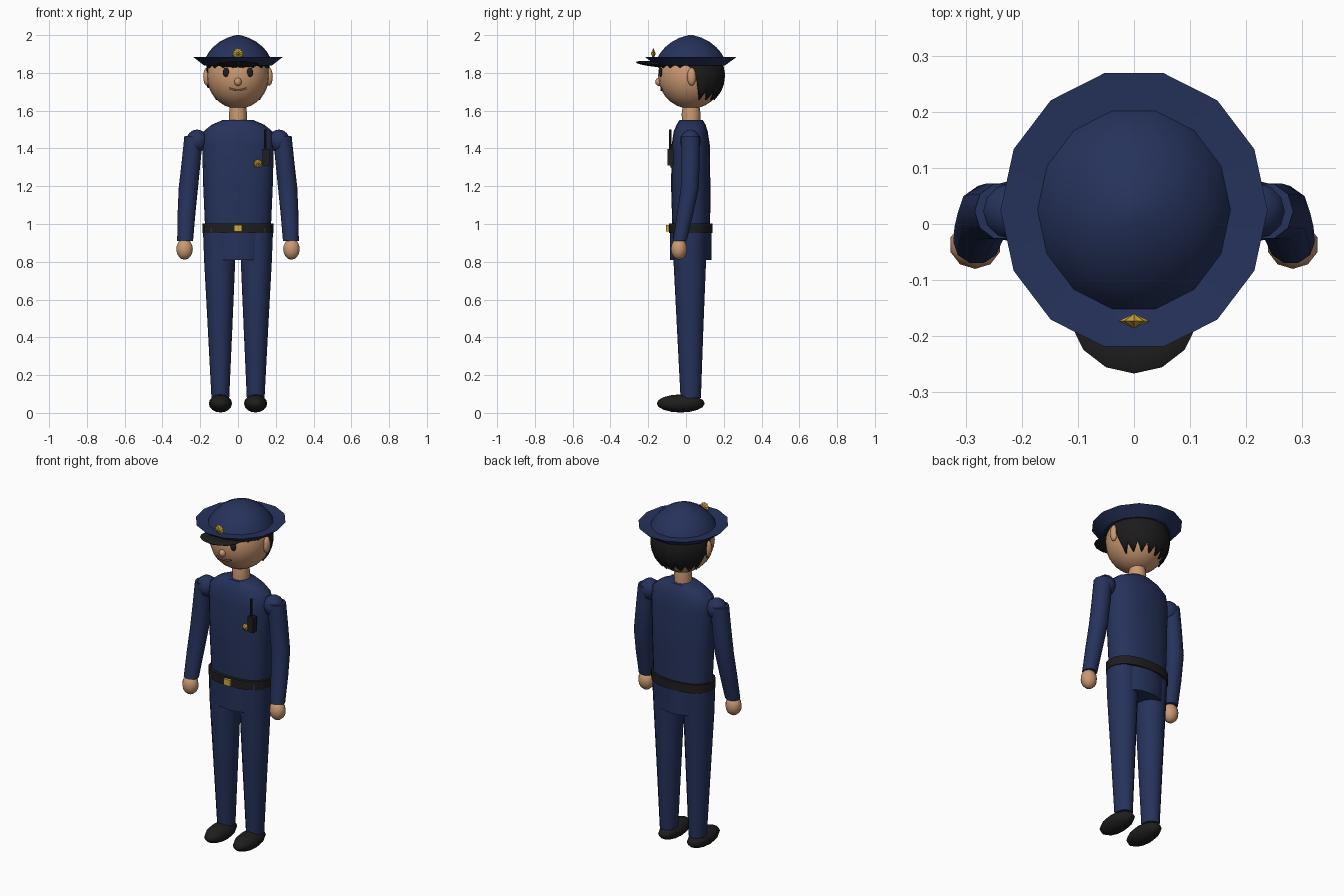
import bpy, bmesh, math
from mathutils import Matrix, Vector

if "Cube" in bpy.data.objects:
    bpy.data.objects.remove(bpy.data.objects["Cube"])

def mat(name, rgb):
    m = bpy.data.materials.new(name)
    m.diffuse_color = (*rgb, 1)
    m.use_nodes = True
    m.node_tree.nodes["Principled BSDF"].inputs["Base Color"].default_value = m.diffuse_color
    return m

NAVY = mat("navy cloth", (0.019, 0.032, 0.105))
SKIN = mat("skin", (0.60, 0.32, 0.17))
BLACK = mat("black leather", (0.013, 0.013, 0.013))
HAIR = mat("black hair", (0.011, 0.011, 0.012))
GOLD = mat("gold", (0.62, 0.40, 0.045))
LIP = mat("lip brown", (0.20, 0.08, 0.04))

def finish(name, bm, m, angle=40):
    bmesh.ops.recalc_face_normals(bm, faces=bm.faces)
    me = bpy.data.meshes.new(name)
    bm.to_mesh(me)
    bm.free()
    me.materials.append(m)
    me.shade_smooth()
    me.set_sharp_from_angle(angle=math.radians(angle))
    ob = bpy.data.objects.new(name, me)
    bpy.context.collection.objects.link(ob)
    return ob

def loft(name, rings, m, n=12, power=2.0, angle=40):
    """Stack of (cx, cy, z, rx, ry) super-ellipse rings, capped at both ends."""
    bm = bmesh.new()
    loops = []
    for cx, cy, z, rx, ry in rings:
        loop = []
        for i in range(n):
            c, s = math.cos(math.tau * i / n), math.sin(math.tau * i / n)
            x = math.copysign(abs(c) ** (2 / power), c) * rx
            y = math.copysign(abs(s) ** (2 / power), s) * ry
            loop.append(bm.verts.new((cx + x, cy + y, z)))
        loops.append(loop)
    for a, b in zip(loops, loops[1:]):
        for i in range(n):
            j = (i + 1) % n
            bm.faces.new((a[i], a[j], b[j], b[i]))
    bm.faces.new(loops[0][::-1])
    bm.faces.new(loops[-1])
    return finish(name, bm, m, angle)

def ellipsoid(name, c, r, m, seg=12, rings=8, tilt=0):
    bm = bmesh.new()
    bmesh.ops.create_uvsphere(bm, u_segments=seg, v_segments=rings, radius=1)
    bm.transform(Matrix.Translation(c) @ Matrix.Rotation(tilt, 4, 'X') @ Matrix.Diagonal((*r, 1)))
    return finish(name, bm, m, 60)

def box(name, c, size, m):
    bm = bmesh.new()
    bmesh.ops.create_cube(bm, size=1)
    bm.transform(Matrix.Translation(c) @ Matrix.Diagonal((*size, 1)))
    return finish(name, bm, m)

def badge(name, c, r, depth, points=10):
    """Pointed star disc with a raised centre, facing -y."""
    bm = bmesh.new()
    c = Vector(c)
    tips = [bm.verts.new(c + Vector((math.cos(a) * q, 0, math.sin(a) * q)))
            for i in range(points * 2)
            for a, q in [(math.pi * i / points, r if i % 2 else r * 0.82)]]
    front = bm.verts.new(c - Vector((0, depth / 2, 0)))
    back = bm.verts.new(c + Vector((0, depth / 2, 0)))
    for i, v in enumerate(tips):
        w = tips[(i + 1) % len(tips)]
        bm.faces.new((v, w, front))
        bm.faces.new((w, v, back))
    return finish(name, bm, GOLD, 20)

# head ellipsoid, shared by the face and the hair
HC, HR = Vector((0, 0.025, 1.785)), (0.165, 0.173, 0.175)

def face_y(x, z):
    return HC.y - HR[1] * math.sqrt(max(0, 1 - (x / HR[0]) ** 2 - ((z - HC.z) / HR[2]) ** 2))

def face_line(name, pts, r, m):
    """Thin tube drawn on the face through (x, z) points."""
    cu = bpy.data.curves.new(name, 'CURVE')
    cu.dimensions = '3D'
    cu.bevel_depth, cu.bevel_resolution, cu.use_fill_caps = r, 1, True
    sp = cu.splines.new('POLY')
    sp.points.add(len(pts) - 1)
    for p, (x, z) in zip(sp.points, pts):
        p.co = (x, face_y(x, z), z, 1)
    cu.materials.append(m)
    ob = bpy.data.objects.new(name, cu)
    bpy.context.collection.objects.link(ob)

# limbs, mirrored left and right
for s, side in ((-1, "right"), (1, "left")):
    ellipsoid(side + "_shoe", (s * 0.093, -0.028, 0.05), (0.061, 0.127, 0.048), BLACK, 12, 8)
    loft(side + "_leg", [(s * 0.0935, 0.025, 0.08, 0.047, 0.054),
                         (s * 0.095, 0.022, 0.45, 0.065, 0.07),
                         (s * 0.097, 0.02, 0.8, 0.082, 0.086),
                         (s * 0.1, 0.022, 0.98, 0.086, 0.092)], NAVY)
    loft(side + "_arm", [(s * 0.28, -0.033, 0.91, 0.042, 0.038),
                         (s * 0.273, -0.005, 1.05, 0.047, 0.045),
                         (s * 0.263, 0.02, 1.19, 0.051, 0.05),
                         (s * 0.247, 0.023, 1.34, 0.05, 0.052),
                         (s * 0.235, 0.023, 1.465, 0.049, 0.051)], NAVY, 10)
    ellipsoid(side + "_shoulder", (s * 0.217, 0.023, 1.44), (0.057, 0.055, 0.06), NAVY)
    ellipsoid(side + "_hand", (s * 0.283, -0.037, 0.867), (0.046, 0.043, 0.056), SKIN, 10, 8)
    ellipsoid(side + "_ear", (s * 0.165, 0.03, 1.78), (0.02, 0.024, 0.048), SKIN, 10, 8)
    ellipsoid(side + "_eye", (s * 0.063, face_y(0.063, 1.803), 1.803), (0.017, 0.009, 0.024), BLACK, 12, 8)
    face_line(side + "_eyebrow", [(s * 0.04, 1.838), (s * 0.065, 1.846), (s * 0.092, 1.838)], 0.006, HAIR)

# trunk
loft("pelvis", [(0, 0.025, 0.81, 0.15, 0.111), (0, 0.025, 0.97, 0.17, 0.111)], NAVY, 20)
loft("torso", [(0, 0.028, 0.97, 0.174, 0.1), (0, 0.025, 1.2, 0.184, 0.104),
               (0, 0.025, 1.42, 0.19, 0.101), (0, 0.025, 1.49, 0.183, 0.09),
               (0, 0.027, 1.525, 0.14, 0.077), (0, 0.027, 1.55, 0.082, 0.062)], NAVY, 20, 2.3)
loft("belt", [(0, 0.025, 0.952, 0.187, 0.116), (0, 0.025, 1.002, 0.187, 0.116)], BLACK, 20, 2.3)
box("buckle", (0, -0.094, 0.978), (0.042, 0.022, 0.036), GOLD)
badge("chest_badge", (0.105, -0.078, 1.32), 0.024, 0.03)
box("radio", (0.149, -0.082, 1.354), (0.038, 0.034, 0.088), BLACK)
loft("radio_antenna", [(0.145, -0.083, z, 0.007, 0.007) for z in (1.39, 1.5)], BLACK, 8)

# head
loft("neck", [(0, 0.027, 1.53, 0.046, 0.048), (0, 0.027, 1.585, 0.048, 0.05),
              (0, 0.027, 1.64, 0.04, 0.042)], SKIN)
ellipsoid("head", HC, HR, SKIN, 20, 14)
ellipsoid("nose", (0, -0.143, 1.753), (0.019, 0.02, 0.022), SKIN)
face_line("mouth", [(x * 0.009, 1.708 + 0.0004 * x * x) for x in range(-5, 6)], 0.0055, LIP)

# hair: shell over the head whose lower edge zigzags
bm = bmesh.new()
N, ROWS = 36, 6
grid = []
for i in range(N):
    a = math.tau * i / N                      # 0 faces front
    back = -math.cos(a)
    tip = i % 2
    if back < 0.0:
        low = 1.828 if tip else 1.848         # fringe
    elif back < 0.3:
        low = 1.72 if tip else 1.76           # behind the ears
    else:
        low = 1.655 if tip else 1.70          # nape
    col = []
    for k in range(ROWS + 1):
        z = 1.90 + (low - 1.90) * k / ROWS
        q = math.sqrt(max(0, 1 - ((z - HC.z) / (HR[2] + 0.008)) ** 2))
        col.append(bm.verts.new((math.sin(a) * (HR[0] + 0.008) * q,
                                 HC.y - math.cos(a) * (HR[1] + 0.008) * q, z)))
    grid.append(col)
for i in range(N):
    a, b = grid[i], grid[(i + 1) % N]
    for k in range(ROWS):
        bm.faces.new((a[k], b[k], b[k + 1], a[k + 1]))
hair = finish("hair", bm, HAIR, 60)
sol = hair.modifiers.new("thickness", 'SOLIDIFY')
sol.thickness, sol.offset = 0.01, -1

# hat: flared brim and dome in one turned profile
loft("hat", [(0, 0.025, z, rx, ry) for z, rx, ry in (
    (1.838, 0.178, 0.184), (1.885, 0.238, 0.25), (1.878, 0.172, 0.181),
    (1.905, 0.158, 0.166), (1.935, 0.134, 0.14), (1.965, 0.097, 0.102),
    (1.986, 0.056, 0.06), (2.0, 0.012, 0.012))], NAVY, 14, angle=32)
ellipsoid("visor", (0, -0.155, 1.845), (0.115, 0.112, 0.014), BLACK, 14, 8, math.radians(-6))
badge("hat_badge", (0, -0.173, 1.902), 0.03, 0.026)
